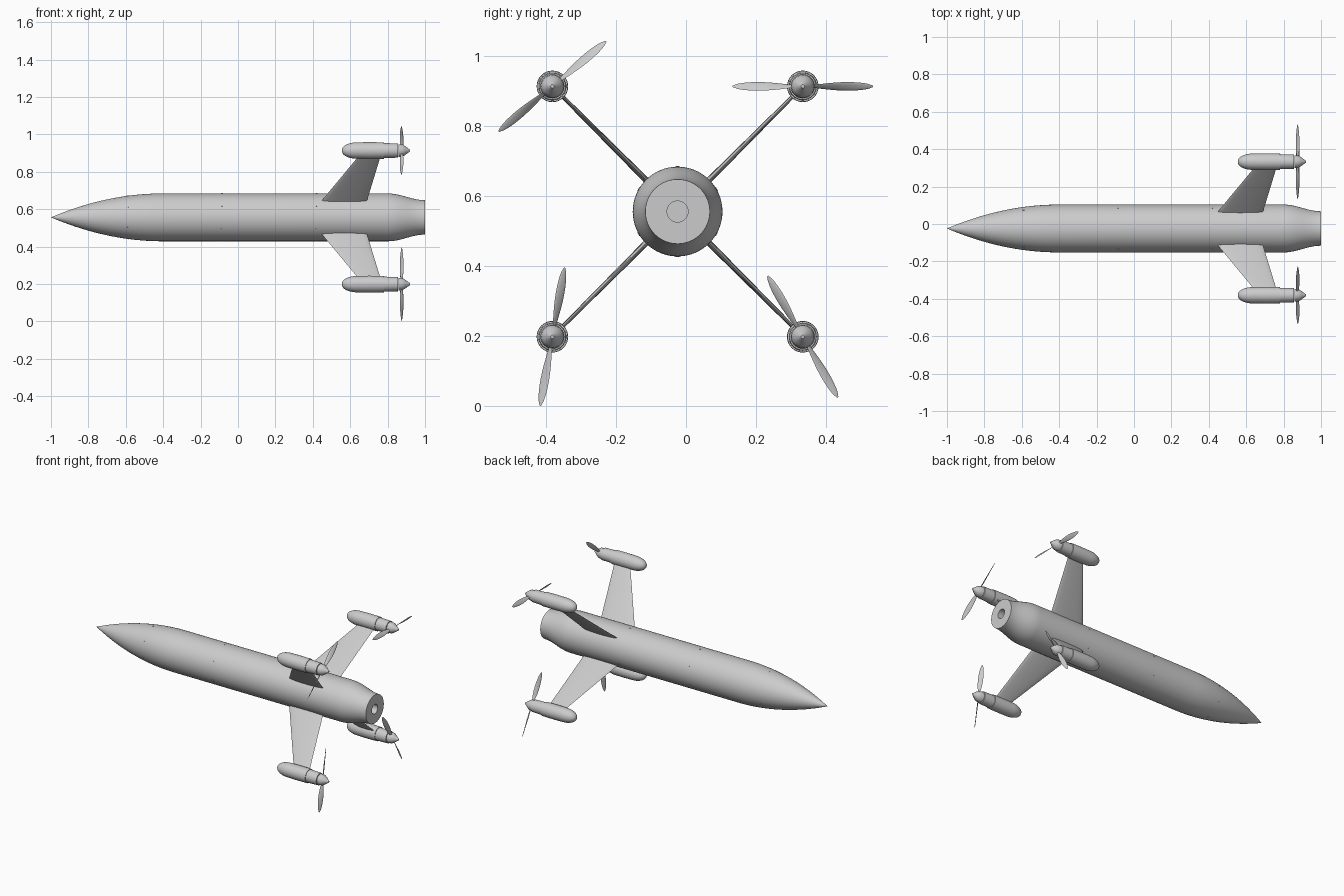
import bpy, bmesh
from math import sin, cos, pi, radians
from mathutils import Matrix, Vector

cube = bpy.data.objects.get("Cube")
if cube:
    bpy.data.objects.remove(cube, do_unlink=True)

AXIS_Y, AXIS_Z = -0.024, 0.556      # body centre line
BODY_R = 0.128
POD_REACH = 0.505                   # centre line to pod axis
parts = []

grey = bpy.data.materials.new("plain_grey")
grey.use_nodes = True
GREY = (0.6, 0.6, 0.6, 1)
grey.diffuse_color = GREY
grey.node_tree.nodes["Principled BSDF"].inputs["Base Color"].default_value = GREY


def finish(bm, name, matrix):
    bmesh.ops.remove_doubles(bm, verts=bm.verts, dist=1e-5)
    bmesh.ops.recalc_face_normals(bm, faces=bm.faces)
    mesh = bpy.data.meshes.new(name)
    bm.to_mesh(mesh)
    bm.free()
    mesh.materials.append(grey)
    ob = bpy.data.objects.new(name, mesh)
    ob.matrix_world = matrix
    bpy.context.collection.objects.link(ob)
    parts.append(ob)
    return ob


def lathe(profile, name, matrix, sides=48):
    """Turn (x, radius) points around the local x axis."""
    bm = bmesh.new()
    verts = [bm.verts.new((x, 0, r)) for x, r in profile]
    edges = [bm.edges.new(pair) for pair in zip(verts, verts[1:])]
    bmesh.ops.spin(bm, geom=verts + edges, cent=(0, 0, 0), axis=(1, 0, 0),
                   angle=2 * pi, steps=sides)
    return finish(bm, name, matrix)


def loft(sections, name, matrix):
    """Skin equal-length rings of points and close both ends."""
    bm = bmesh.new()
    rings = [[bm.verts.new(p) for p in s] for s in sections]
    n = len(rings[0])
    for a, b in zip(rings, rings[1:]):
        for i in range(n):
            j = (i + 1) % n
            bm.faces.new((a[i], a[j], b[j], b[i]))
    bm.faces.new(rings[0])
    bm.faces.new(rings[-1])
    return finish(bm, name, matrix)


def around(angle):
    """Local z points outward from the body at this angle seen from the tail."""
    return (Matrix.Translation((0, AXIS_Y, AXIS_Z))
            @ Matrix.Rotation(angle - pi / 2, 4, 'X'))


def nose_radius(x):
    return BODY_R * (1 - max(0, (-0.4 - x) / 0.6) ** 2)


# Body: curved nose, straight tube, necked tail and recessed tail bore
profile = [(-1 + 0.6 * i / 20, nose_radius(-1 + 0.6 * i / 20)) for i in range(21)]
for i in range(13):
    t = i / 12
    profile.append((0.8 + 0.2 * t, BODY_R - 0.036 * (1 - cos(pi * t)) / 2))
profile += [(1, 0.03), (0.9, 0.03), (0.9, 0)]
lathe(profile, "body", around(pi / 2), 64)

# Small fasteners in rings of six
for x in (-0.59, -0.085, 0.42):
    r = nose_radius(x)
    slope = (nose_radius(x + 0.01) - nose_radius(x - 0.01)) / 0.02
    for k in range(6):
        bm = bmesh.new()
        bmesh.ops.create_cone(bm, cap_ends=True, segments=12, radius1=0.006,
                              radius2=0.006, depth=0.006)
        m = (around(radians(30 + 60 * k)) @ Matrix.Translation((x, 0, r - 0.0015))
             @ Matrix.Rotation(-slope, 4, 'Y'))
        finish(bm, "fastener", m)


def lens(x0, x1, thick, z, n=10):
    """Thin symmetrical fin section."""
    pts = []
    for i in range(2 * n):
        a = pi * i / n
        t = (1 - cos(a)) / 2
        pts.append((x0 + (x1 - x0) * t, thick / 2 * sin(a), z))
    return pts


def blade_section(s, hand):
    """Twisted blade slice at fraction s of the length, hand sets pitch side."""
    half = 0.004 + 0.0115 * sin(pi * min(1, s) ** 1.1) ** 0.7 if s < 1 else 0.003
    half *= 1.0 if s < 0.9 else 1 - 0.25 * (s - 0.9) / 0.1
    pitch = hand * radians(55 - 30 * s)
    chord = Vector((sin(pitch), -cos(pitch), 0))
    normal = Vector((cos(pitch), sin(pitch), 0))
    out = Vector((0, 0, 0.02 + 0.18 * s))
    return [out + chord * half * cos(pi * i / 5)
            + normal * half * 0.14 * sin(pi * i / 5) for i in range(10)]


# Pod shell, motor collar and spinner profiles
pod_profile = [(0.64 - 0.085 * cos(pi / 2 * i / 10), 0.044 * sin(pi / 2 * i / 10) ** 0.9)
               for i in range(11)]
pod_profile += [(0.70, 0.045), (0.78, 0.044), (0.78, 0.04), (0.855, 0.038), (0.855, 0)]
spinner_profile = [(0.857, 0), (0.857, 0.034), (0.88, 0.032), (0.895, 0.023),
                   (0.915, 0.008), (0.92, 0.005), (0.92, 0)]

# Four fins, each carrying a pod and a two-bladed propeller
for k, corner in enumerate(("upper_back", "upper_front", "lower_front", "lower_back")):
    arm = around(radians(45 + 90 * k))
    loft([lens(0.432, 0.684, 0.018, 0.10), lens(0.652, 0.765, 0.011, 0.475)],
         corner + "_fin", arm)

    angle = radians(45 + 90 * k)
    hub = Matrix.Translation((0, AXIS_Y + POD_REACH * cos(angle),
                              AXIS_Z + POD_REACH * sin(angle)))
    lathe(pod_profile, corner + "_pod", hub, 32)
    lathe(spinner_profile, corner + "_spinner", hub, 32)

    hand = 1 if k % 2 == 0 else -1
    for half_turn in (0, pi):
        turn = Matrix.Rotation(radians(40 * k) + half_turn - pi / 2, 4, 'X')
        loft([blade_section(i / 14, hand) for i in range(15)], corner + "_blade",
             hub @ Matrix.Translation((0.875, 0, 0)) @ turn)

# Smooth curved skins, keep edges crisp
bpy.ops.object.select_all(action='DESELECT')
for ob in parts:
    ob.select_set(True)
bpy.context.view_layer.objects.active = parts[0]
bpy.ops.object.shade_smooth_by_angle(angle=radians(30))
